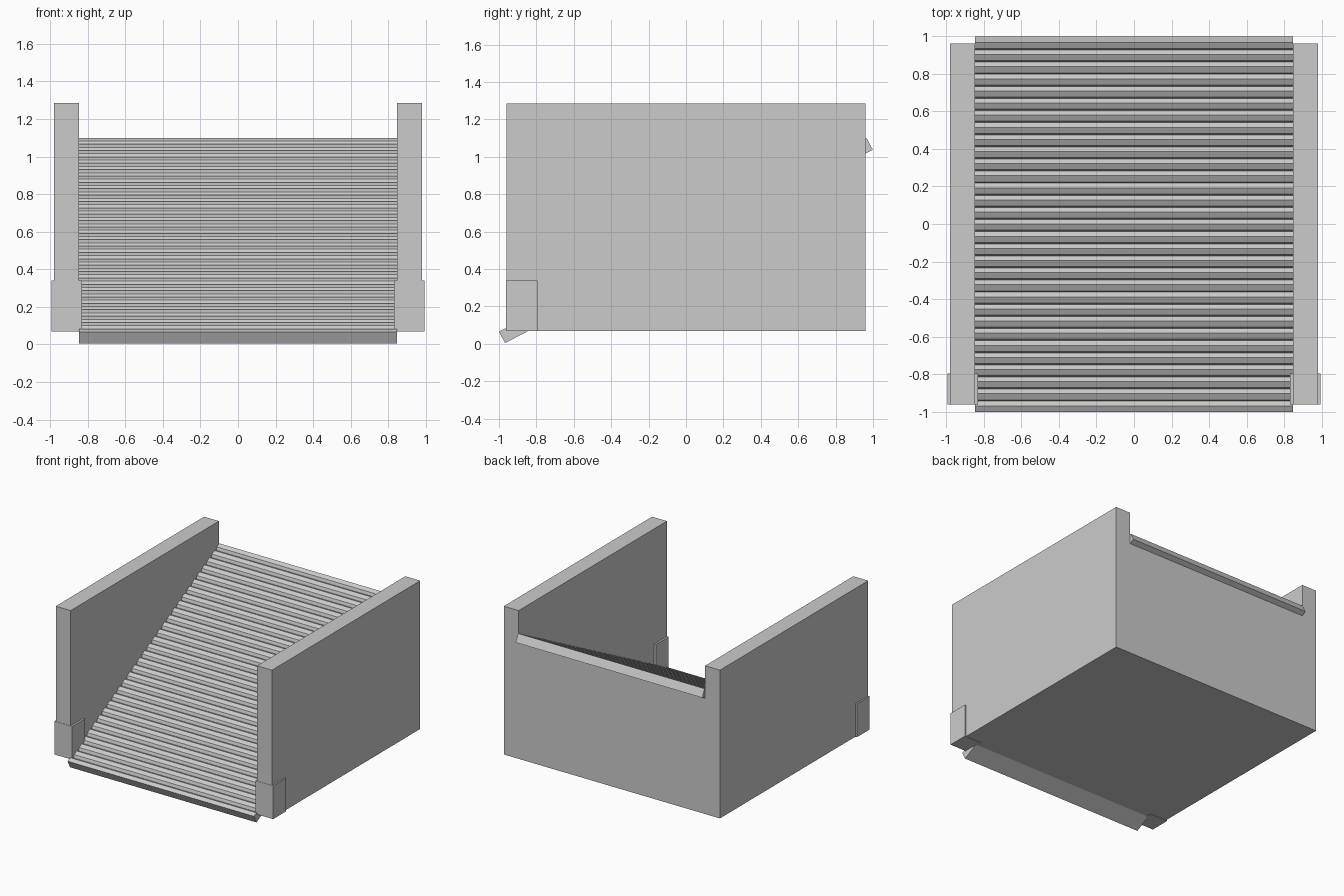
import bpy, bmesh

if "Cube" in bpy.data.objects:
    bpy.data.objects.remove(bpy.data.objects["Cube"])

grey = bpy.data.materials.new("plain grey")
grey.diffuse_color = (0.6, 0.6, 0.6, 1)
grey.use_nodes = True
grey.node_tree.nodes["Principled BSDF"].inputs["Base Color"].default_value = grey.diffuse_color


def extrude_profile(name, profile, x0, x1):
    """Extrude a side profile of (y, z) points from x0 to x1."""
    bm = bmesh.new()
    face = bm.faces.new([bm.verts.new((x0, y, z)) for y, z in profile])
    res = bmesh.ops.extrude_face_region(bm, geom=[face])
    verts = [g for g in res["geom"] if isinstance(g, bmesh.types.BMVert)]
    bmesh.ops.translate(bm, verts=verts, vec=(x1 - x0, 0, 0))
    bmesh.ops.recalc_face_normals(bm, faces=bm.faces)
    mesh = bpy.data.meshes.new(name)
    bm.to_mesh(mesh)
    bm.free()
    mesh.materials.append(grey)
    obj = bpy.data.objects.new(name, mesh)
    bpy.context.collection.objects.link(obj)
    return obj


def rect(y0, y1, z0, z1):
    return [(y0, z0), (y1, z0), (y1, z1), (y0, z1)]


# Side walls and the square sleeves at their front feet
for side, s in (("left", -1), ("right", 1)):
    extrude_profile(side + "_wall", rect(-0.96, 0.96, 0.07, 1.285), s * 0.845, s * 0.98)
    extrude_profile(side + "_front_sleeve", rect(-0.962, -0.795, 0.068, 0.34), s * 0.83, s * 0.992)

# Solid wedge under the ramp, closing the floor and the back
extrude_profile("wedge_base", [(-0.84, 0.07), (0.96, 0.07), (0.96, 1.05)], -0.845, 0.845)

# Sloping deck with a row of flat ridges and V grooves
start, end = (-1.0, 0.066), (0.966, 1.10)
run, rise = end[0] - start[0], end[1] - start[1]
length = (run ** 2 + rise ** 2) ** 0.5
dy, dz = run / length, rise / length
ridges, thickness = 31, 0.07
pitch = length / (ridges - 0.5)


def on_slope(along, depth):
    return (start[0] + along * dy + depth * dz, start[1] + along * dz - depth * dy)


deck = []
for i in range(ridges):
    a = i * pitch
    deck += [on_slope(a, 0), on_slope(a + pitch * 0.5, 0)]
    if i < ridges - 1:
        deck.append(on_slope(a + pitch * 0.75, pitch * 0.25))
deck += [on_slope(length, thickness), on_slope(0, thickness)]
extrude_profile("ridged_ramp_deck", deck, -0.845, 0.845)
